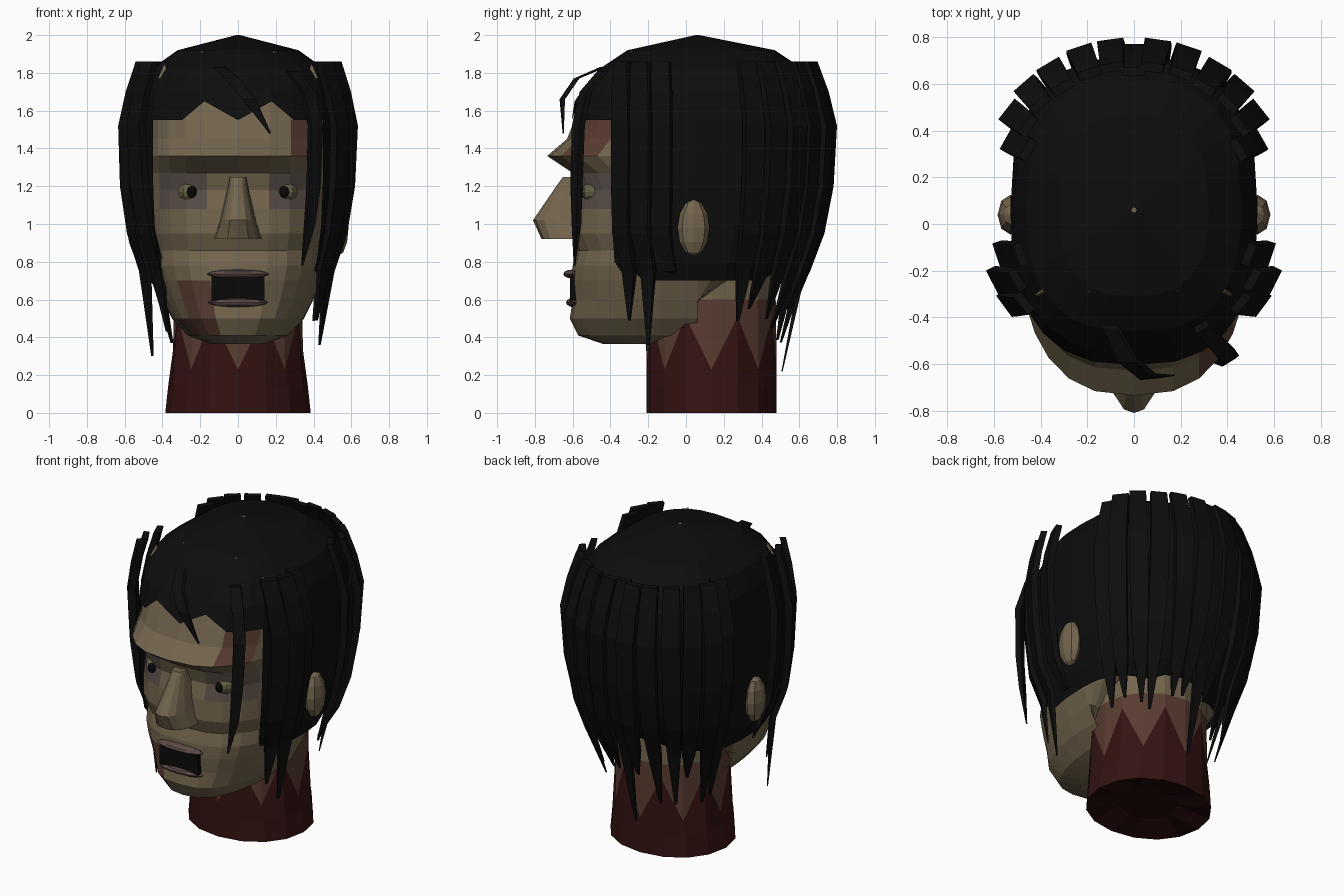
import bpy, bmesh, math, random
from mathutils import Vector

if "Cube" in bpy.data.objects:
    bpy.data.objects.remove(bpy.data.objects["Cube"])

random.seed(4)


def material(name, rgb):
    m = bpy.data.materials.new(name)
    m.diffuse_color = (*rgb, 1)
    m.use_nodes = True
    m.node_tree.nodes["Principled BSDF"].inputs["Base Color"].default_value = m.diffuse_color
    return m


SKIN = material("skin", (0.17, 0.13, 0.075))
SHADE = material("bruised_skin", (0.10, 0.075, 0.065))
STAIN = material("stained_skin", (0.10, 0.045, 0.03))
BLOOD = material("blood", (0.035, 0.006, 0.006))
GORE = material("raw_flesh", (0.018, 0.003, 0.003))
HAIR = material("hair", (0.004, 0.004, 0.004))
LIP = material("lip", (0.11, 0.07, 0.065))
EYE = material("eye", (0.12, 0.12, 0.06))
BLACK = material("black", (0.003, 0.003, 0.003))

HALF = [0, 14, 28, 42, 54, 66, 78, 90, 105, 120, 135, 150, 165, 180]
ANGLES = HALF + [-a for a in HALF[-2:0:-1]]
CY = 0.06


def power(v, e):
    return math.copysign(abs(v) ** e, v)


def ring(z, front, back, hw, angles=ANGLES, n=2.6, cy=CY):
    """Squarish oval, angle 0 pointing to the front."""
    pts = []
    for a in angles:
        s, c = math.sin(math.radians(a)), math.cos(math.radians(a))
        depth = cy - front if c > 0 else back - cy
        pts.append(Vector((hw * power(s, 2 / n), cy - depth * power(c, 2 / n), z)))
    return pts


def loft(name, rings, mats, pick=None, keep=None, ends=True):
    bm = bmesh.new()
    vs = [[bm.verts.new(p) for p in r] for r in rings]
    n = len(rings[0])
    for i in range(len(vs) - 1):
        for j in range(n):
            k = (j + 1) % n
            f = bm.faces.new((vs[i][j], vs[i][k], vs[i + 1][k], vs[i + 1][j]))
            c = f.calc_center_median()
            if keep and not keep(c, i):
                bm.faces.remove(f)
            elif pick:
                f.material_index = pick(c, i)
    if ends:
        bm.faces.new(vs[0][::-1])
        bm.faces.new(vs[-1])
    bmesh.ops.recalc_face_normals(bm, faces=bm.faces)
    me = bpy.data.meshes.new(name)
    bm.to_mesh(me)
    bm.free()
    for m in mats:
        me.materials.append(m)
    ob = bpy.data.objects.new(name, me)
    bpy.context.collection.objects.link(ob)
    return ob


def ball(name, loc, size, mat, seg=8, rings=6):
    bpy.ops.mesh.primitive_uv_sphere_add(segments=seg, ring_count=rings, location=loc)
    ob = bpy.context.object
    ob.name, ob.scale = name, size
    ob.data.materials.append(mat)


# Head: chin, cheeks, eye hollows, brow ridge and crown
def skin_pick(c, i):
    if c.y < -0.3 and 1.08 < c.z < 1.3 and 0.1 < abs(c.x) < 0.42:
        return 1
    chin = abs(c.x + 0.2) < 0.08 and 0.42 < c.z < 0.66
    brow = abs(c.x - 0.33) < 0.08 and 1.4 < c.z < 1.6
    return 2 if c.y < -0.3 and (chin or brow) else 0


head_rows = [(0.365, -0.44, -0.18, 0.15), (0.41, -0.57, -0.14, 0.27), (0.50, -0.615, -0.06, 0.35),
             (0.60, -0.60, 0.08, 0.40), (0.70, -0.605, 0.26, 0.44), (0.78, -0.60, 0.46, 0.465),
             (0.86, -0.575, 0.52, 0.465), (0.95, -0.61, 0.56, 0.485), (1.08, -0.60, 0.60, 0.49),
             (1.18, -0.575, 0.63, 0.49), (1.27, -0.60, 0.65, 0.49), (1.36, -0.735, 0.66, 0.50),
             (1.45, -0.63, 0.66, 0.50), (1.55, -0.59, 0.66, 0.50), (1.70, -0.53, 0.64, 0.48),
             (1.82, -0.42, 0.56, 0.42), (1.90, -0.25, 0.4, 0.26)]
loft("head", [ring(*r) for r in head_rows], [SKIN, SHADE, STAIN], skin_pick)

# Neck with a jagged blood line and a ragged cut underneath
n_ang = [i * 22.5 for i in range(16)]


def neck_ring(z, rx, ry, zig=0.0):
    pts = ring(z, 0.135 - ry, 0.135 + ry, rx, n_ang, 2.1, 0.135)
    for i, p in enumerate(pts):
        p.z += zig if i % 2 else -zig
    return pts


loft("neck", [neck_ring(0.05, 0.18, 0.16, 0.025), neck_ring(0.0, 0.385, 0.345),
              neck_ring(0.14, 0.37, 0.345), neck_ring(0.37, 0.345, 0.345, 0.14),
              neck_ring(0.60, 0.34, 0.34), neck_ring(0.82, 0.35, 0.335)],
     [GORE, BLOOD, STAIN, SKIN], lambda c, i: (0, 1, 1, 2, 3)[i])

# Hair cap, open over the face, with a zigzag fringe
cap_rows = [(0.70, -0.50, 0.42, 0.45), (0.80, -0.60, 0.53, 0.49), (1.00, -0.62, 0.63, 0.52),
            (1.25, -0.62, 0.69, 0.53), (1.55, -0.605, 0.72, 0.53), (1.70, -0.555, 0.70, 0.515),
            (1.82, -0.46, 0.62, 0.46), (1.92, -0.31, 0.47, 0.32), (2.0, CY - 0.01, CY + 0.01, 0.01)]
cap = [ring(*r) for r in cap_rows]
for j in (1, -1):
    cap[4][j].z += 0.10
loft("hair_cap", cap, [HAIR], keep=lambda c, i: i > 3 or c.y > -0.37, ends=False)


# Hair strands: tapering four-sided locks along a path
def strand(name, path, width=0.1, thick=0.05):
    rings = []
    for i, p in enumerate(path):
        p = Vector(p)
        t = i / (len(path) - 1)
        s = 0.12 if i == len(path) - 1 else 0.75 + 0.25 * math.sin(math.pi * t) - 0.3 * t
        out = Vector((p.x, p.y - CY, 0)).normalized()
        side = Vector((-out.y, out.x, 0))
        rings.append([p + side * (a * width * s / 2) + out * (b * thick * s / 2)
                      for a, b in ((-1, -1), (1, -1), (1, 1), (-1, 1))])
    loft(name, rings, [HAIR])


def curtain(name, x, y, tip, end, keep_y=False, width=0.11):
    drop = [(1.86, 0.86), (1.7, 0.94), (1.52, 1.0), (1.2, 0.975), (0.95, 0.91), (0.75, 0.81), (tip, end)]
    sway = random.uniform(-0.03, 0.03)
    path = []
    for z, f in drop:
        yy = y + (0.04 if z < 0.8 else 0) if keep_y else CY + (y - CY) * f
        path.append((x * f + sway * (1.5 - z), yy, z))
    strand(name, path, width)


back = [(0.53, 0.36), (0.53, 0.48), (0.46, 0.59), (0.36, 0.67), (0.23, 0.74), (0.10, 0.77)]
for s in (-1, 1):
    for i, (x, y) in enumerate(back):
        curtain("back_strand", s * x, y, random.uniform(0.33, 0.58), random.uniform(0.64, 0.74), width=0.13)
    for y, x, tip in ((-0.34, 0.54, 0.46), (-0.24, 0.59, 0.33), (-0.13, 0.57, 0.68)):
        curtain("side_strand", s * x, y, tip + 0.03 * s, 0.73, True, 0.13)
curtain("back_strand_middle", 0.0, 0.75, 0.22, 0.65, width=0.13)

# Loose locks over the forehead and cheek
strand("forehead_lock", [(-0.1, -0.44, 1.83), (-0.03, -0.58, 1.77), (0.06, -0.655, 1.66), (0.17, -0.65, 1.48)], 0.09, 0.03)
strand("cheek_lock", [(0.29, -0.44, 1.81), (0.37, -0.53, 1.70), (0.41, -0.57, 1.52),
                      (0.40, -0.58, 1.2), (0.38, -0.58, 1.0), (0.34, -0.59, 0.78)], 0.085, 0.04)

# Small skin points breaking through the hair line
for x, z in ((0.19, 1.885), (0.39, 1.81)):
    for s in (-1, 1):
        bpy.ops.mesh.primitive_cone_add(vertices=3, radius1=0.04, depth=0.08, location=(s * x, -0.29, z))
        bpy.context.object.name = "scalp_point"
        bpy.context.object.data.materials.append(SKIN)

# Nose with narrow upright facets
def nose_ring(z, hw, front):
    return ring(z, front, -0.52, hw, [i * 22.5 for i in range(16)], 2.4, -0.58)


loft("nose", [nose_ring(0.92, 0.125, -0.765), nose_ring(1.02, 0.095, -0.81),
              nose_ring(1.21, 0.05, -0.68), nose_ring(1.25, 0.045, -0.65)], [SKIN])

# Eyes and ears
for s in (-1, 1):
    ball("eye", (s * 0.25, -0.475, 1.17), (0.07, 0.08, 0.06), EYE, 10, 8)
    ball("pupil", (s * 0.245, -0.54, 1.17), (0.028, 0.025, 0.032), BLACK)
    ball("ear", (s * 0.53, 0.04, 0.98), (0.055, 0.085, 0.15), SKIN)

# Open mouth and lips
bpy.ops.mesh.primitive_cube_add(size=1, location=(0, -0.58, 0.655))
mouth = bpy.context.object
mouth.name, mouth.scale = "mouth_opening", (0.28, 0.07, 0.13)
mouth.data.materials.append(BLACK)
ball("upper_lip", (0, -0.60, 0.735), (0.165, 0.05, 0.024), LIP, 12)
ball("lower_lip", (0, -0.59, 0.585), (0.16, 0.045, 0.026), LIP, 12)
